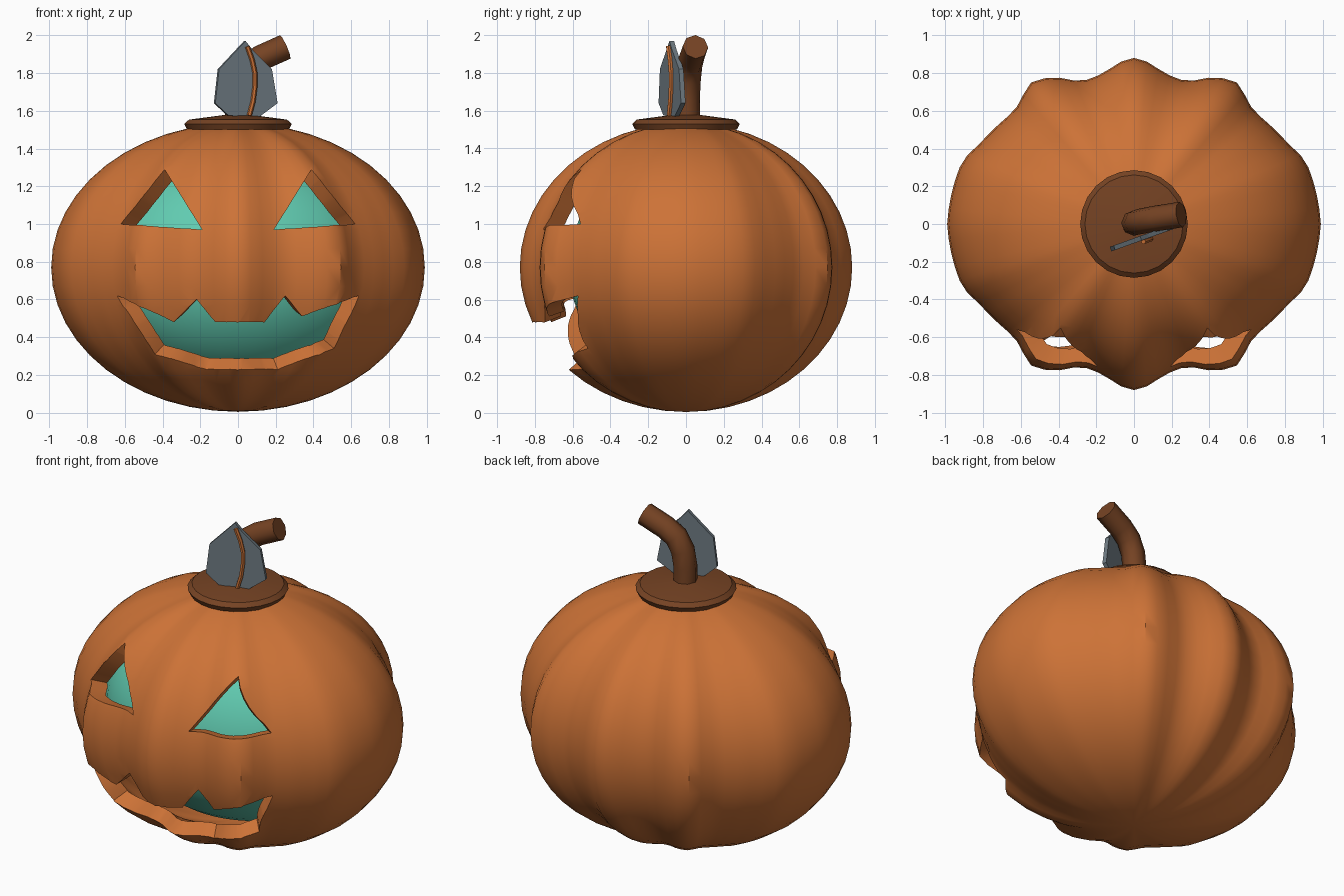
import bpy, bmesh, math
from mathutils import Vector

if "Cube" in bpy.data.objects:
    bpy.data.objects.remove(bpy.data.objects["Cube"])

C, H = 0.77, 0.765          # pumpkin centre height and half height


def material(name, rgb):
    m = bpy.data.materials.new(name)
    m.diffuse_color = (*rgb, 1)
    m.use_nodes = True
    m.node_tree.nodes["Principled BSDF"].inputs["Base Color"].default_value = m.diffuse_color
    return m


ORANGE = material("pumpkin orange", (0.61, 0.17, 0.038))
BROWN = material("stem brown", (0.18, 0.056, 0.017))
TEAL = material("teal glow", (0.12, 0.60, 0.44))
GREY = material("leaf grey", (0.156, 0.195, 0.223))


def add_object(name, bm, mat, smooth=None):
    bmesh.ops.recalc_face_normals(bm, faces=bm.faces)
    me = bpy.data.meshes.new(name)
    bm.to_mesh(me)
    bm.free()
    ob = bpy.data.objects.new(name, me)
    bpy.context.collection.objects.link(ob)
    if mat:
        me.materials.append(mat)
    if smooth:
        shade(ob, smooth)
    return ob


def shade(ob, angle):
    bpy.ops.object.select_all(action='DESELECT')
    ob.select_set(True)
    bpy.context.view_layer.objects.active = ob
    bpy.ops.object.shade_smooth_by_angle(angle=math.radians(angle))


# Lobed outline: one quadrant seen from above, as (x, y)
QUAD = [(0.99, 0), (0.905, 0.345), (0.84, 0.40), (0.745, 0.50), (0.63, 0.60),
        (0.545, 0.75), (0.44, 0.78), (0.28, 0.75), (0.165, 0.795),
        (0.06, 0.865), (0, 0.88)]
POLAR = [(math.atan2(y, x), math.hypot(x, y)) for x, y in QUAD]


def lobe_radius(x, y):
    a = math.atan2(abs(y), abs(x))
    for (a0, r0), (a1, r1) in zip(POLAR, POLAR[1:]):
        if a <= a1 + 1e-9:
            t = (a - a0) / (a1 - a0)
            return r0 + (r1 - r0) * t
    return POLAR[-1][1]


def add_shell(bm, scale, seg=80, rings=24):
    top = bm.verts.new((0, 0, C + H * scale))
    bottom = bm.verts.new((0, 0, C - H * scale))
    rows = []
    for i in range(1, rings):
        p = math.pi * i / rings
        row = []
        for j in range(seg):
            a = 2 * math.pi * j / seg
            c, s = math.cos(a), math.sin(a)
            r = lobe_radius(c, s) * math.sin(p) * scale
            row.append(bm.verts.new((r * c, r * s, C + H * scale * math.cos(p))))
        rows.append(row)
    for j in range(seg):
        k = (j + 1) % seg
        bm.faces.new((top, rows[0][j], rows[0][k]))
        bm.faces.new((bottom, rows[-1][k], rows[-1][j]))
        for a, b in zip(rows, rows[1:]):
            bm.faces.new((a[j], b[j], b[k], a[k]))


# Hollow pumpkin: outer skin and inner wall
bm = bmesh.new()
add_shell(bm, 1.0)
outer = set(bm.faces)
add_shell(bm, 0.89)
inner = [f for f in bm.faces if f not in outer]
bmesh.ops.reverse_faces(bm, faces=inner)
me = bpy.data.meshes.new("pumpkin")
bm.to_mesh(me)
bm.free()
me.materials.append(ORANGE)
pumpkin = bpy.data.objects.new("pumpkin", me)
bpy.context.collection.objects.link(pumpkin)


# Face openings: outlines on the front skin, cut toward the pumpkin's centre
def front_point(x, z):
    lo, hi = 0.0, 1.0
    for _ in range(30):
        y = (lo + hi) / 2
        f = (math.hypot(x, y) / lobe_radius(x, y)) ** 2 + ((z - C) / H) ** 2
        lo, hi = (y, hi) if f < 1 else (lo, y)
    return Vector((x, -lo, z - C))


def cutter(name, outline):
    pts = []
    for (x0, z0), (x1, z1) in zip(outline, outline[1:] + outline[:1]):
        for i in range(6):
            t = i / 6
            pts.append(front_point(x0 + (x1 - x0) * t, z0 + (z1 - z0) * t))
    bm = bmesh.new()
    caps = [[bm.verts.new(p * (d / -p.y) + Vector((0, 0, C))) for p in pts]
            for d in (0.2, 1.4)]
    near, far = caps
    bm.faces.new(near)
    bm.faces.new(far)
    for i in range(len(pts)):
        k = (i + 1) % len(pts)
        bm.faces.new((near[i], near[k], far[k], far[i]))
    ob = add_object(name, bm, ORANGE)
    ob.hide_render = True
    return ob


EYE = [(0.62, 1.0), (0.39, 1.29), (0.19, 0.97)]
MOUTH = [(-0.64, 0.62), (-0.34, 0.48), (-0.22, 0.60), (-0.12, 0.48), (0.14, 0.48),
         (0.25, 0.62), (0.34, 0.51), (0.64, 0.62), (0.51, 0.34), (0.21, 0.23),
         (-0.17, 0.23), (-0.44, 0.31)]
cutters = [cutter("right_eye_cutter", EYE),
           cutter("left_eye_cutter", [(-x, z) for x, z in EYE]),
           cutter("mouth_cutter", MOUTH)]
bpy.context.view_layer.objects.active = pumpkin
for c in cutters:
    mod = pumpkin.modifiers.new("carve", 'BOOLEAN')
    mod.operation, mod.solver, mod.object = 'DIFFERENCE', 'EXACT', c
    bpy.ops.object.modifier_apply(modifier=mod.name)
for c in cutters:
    bpy.data.objects.remove(c)
shade(pumpkin, 40)

# Glowing core behind the openings
bm = bmesh.new()
bmesh.ops.create_uvsphere(bm, u_segments=40, v_segments=24, radius=1)
for v in bm.verts:
    v.co = Vector((v.co.x * 0.80, v.co.y * 0.62, v.co.z * 0.62 + C))
add_object("inner_glow", bm, TEAL, 40)

# Lid: low turned disc
bm = bmesh.new()
n, rows = 24, []
for r, z in [(0.27, 1.50), (0.285, 1.53), (0.26, 1.553), (0.07, 1.578)]:
    rows.append([bm.verts.new((r * math.cos(2 * math.pi * i / n),
                               r * math.sin(2 * math.pi * i / n), z)) for i in range(n)])
for a, b in zip(rows, rows[1:]):
    for i in range(n):
        k = (i + 1) % n
        bm.faces.new((a[i], a[k], b[k], b[i]))
bm.faces.new(rows[0])
bm.faces.new(rows[-1])
add_object("lid", bm, BROWN, 25)


def tube(name, path, radius, sides, mat):
    path = [Vector(p) for p in path]
    bm = bmesh.new()
    rows = []
    for i, p in enumerate(path):
        d = (path[min(i + 1, len(path) - 1)] - path[max(i - 1, 0)]).normalized()
        u = d.cross(Vector((0, 1, 0))).normalized()
        w = d.cross(u)
        rows.append([bm.verts.new(p + radius * (u * math.cos(2 * math.pi * j / sides)
                                                + w * math.sin(2 * math.pi * j / sides)))
                     for j in range(sides)])
    for a, b in zip(rows, rows[1:]):
        for j in range(sides):
            k = (j + 1) % sides
            bm.faces.new((a[j], a[k], b[k], b[j]))
    bm.faces.new(rows[0])
    bm.faces.new(rows[-1])
    return add_object(name, bm, mat, 50)


# Bent stem
tube("stem", [(0, 0.005, 1.54), (0.0, 0.005, 1.66), (0.015, 0.01, 1.76), (0.055, 0.018, 1.835),
              (0.12, 0.03, 1.88), (0.25, 0.05, 1.938)], 0.068, 8, BROWN)


# Leaf plate, turned slightly about the vertical, with a curved midrib
def leaf_y(x):
    return -0.09 + 0.36 * x


LEAF = [(-0.12, 1.64), (-0.10, 1.82), (0.04, 1.97), (0.08, 1.92), (0.18, 1.82),
        (0.21, 1.64), (0.11, 1.565), (-0.05, 1.575)]
bm = bmesh.new()
face = bm.faces.new([bm.verts.new((x, leaf_y(x) - 0.012, z)) for x, z in LEAF])
ext = bmesh.ops.extrude_face_region(bm, geom=[face])
bmesh.ops.translate(bm, vec=(-0.008, 0.024, 0),
                    verts=[g for g in ext["geom"] if isinstance(g, bmesh.types.BMVert)])
add_object("leaf", bm, GREY)
RIB = [(0.06, 1.575), (0.08, 1.65), (0.09, 1.73), (0.09, 1.80), (0.075, 1.87), (0.05, 1.94)]
tube("leaf_midrib", [(x, leaf_y(x) - 0.022, z) for x, z in RIB], 0.013, 6, ORANGE)
